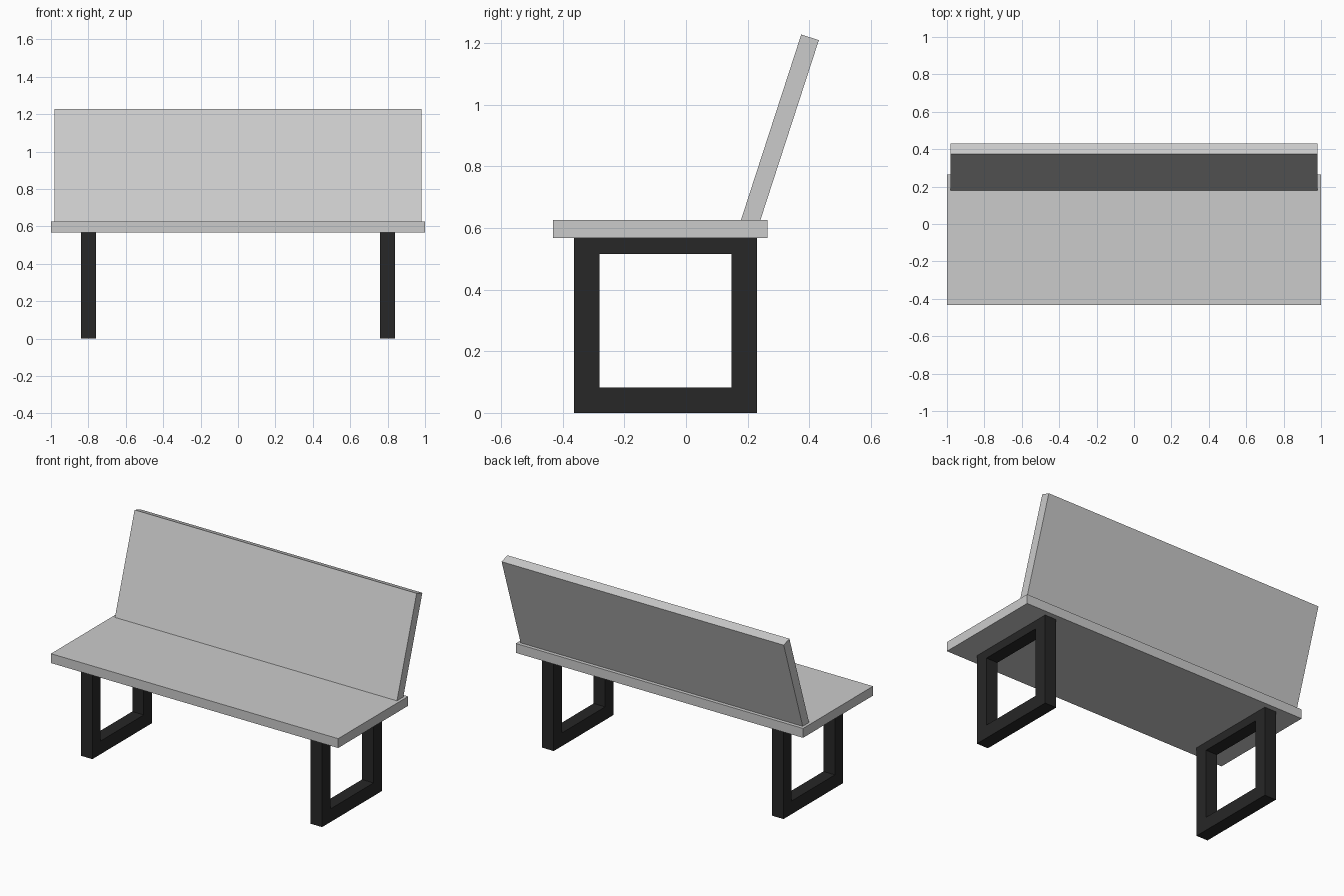
import bpy, bmesh
from math import sin, cos, radians

if "Cube" in bpy.data.objects:
    bpy.data.objects.remove(bpy.data.objects["Cube"])


def extrude_x(name, points, faces, x0, x1):
    """Extrude flat (y, z) faces along x from x0 to x1."""
    bm = bmesh.new()
    verts = [bm.verts.new((x0, y, z)) for y, z in points]
    flat = [bm.faces.new([verts[i] for i in f]) for f in faces]
    ext = bmesh.ops.extrude_face_region(bm, geom=flat, use_keep_orig=True)
    moved = [g for g in ext["geom"] if isinstance(g, bmesh.types.BMVert)]
    bmesh.ops.translate(bm, verts=moved, vec=(x1 - x0, 0, 0))
    bmesh.ops.recalc_face_normals(bm, faces=bm.faces)
    mesh = bpy.data.meshes.new(name)
    bm.to_mesh(mesh)
    bm.free()
    obj = bpy.data.objects.new(name, mesh)
    bpy.context.collection.objects.link(obj)
    return obj


def rect(y0, z0, y1, z1):
    return [(y0, z0), (y1, z0), (y1, z1), (y0, z1)]


# Seat board
extrude_x("seat", rect(-0.432, 0.567, 0.264, 0.626), [range(4)], -1, 1)

# Leaning backrest, its lower end let into the seat
a, thick, length = radians(18), 0.06, 0.66
up, across = (sin(a), cos(a)), (cos(a) * thick, -sin(a) * thick)
top = (0.374, 1.228)
low = (top[0] - up[0] * length, top[1] - up[1] * length)
back = [low, (low[0] + across[0], low[1] + across[1]),
        (top[0] + across[0], top[1] + across[1]), top]
extrude_x("backrest", back, [range(4)], -0.982, 0.982)

# Square leg frames, one at each end
black = bpy.data.materials.new("black_metal")
black.diffuse_color = (0.02, 0.02, 0.02, 1)
black.use_nodes = True
black.node_tree.nodes["Principled BSDF"].inputs["Base Color"].default_value = black.diffuse_color
ring = rect(-0.363, 0, 0.23, 0.598) + rect(-0.281, 0.083, 0.148, 0.515)
sides = [(i, (i + 1) % 4, (i + 1) % 4 + 4, i + 4) for i in range(4)]
for side, x in (("left", -0.8), ("right", 0.8)):
    leg = extrude_x(side + "_leg_frame", ring, sides, x - 0.04, x + 0.04)
    leg.data.materials.append(black)
